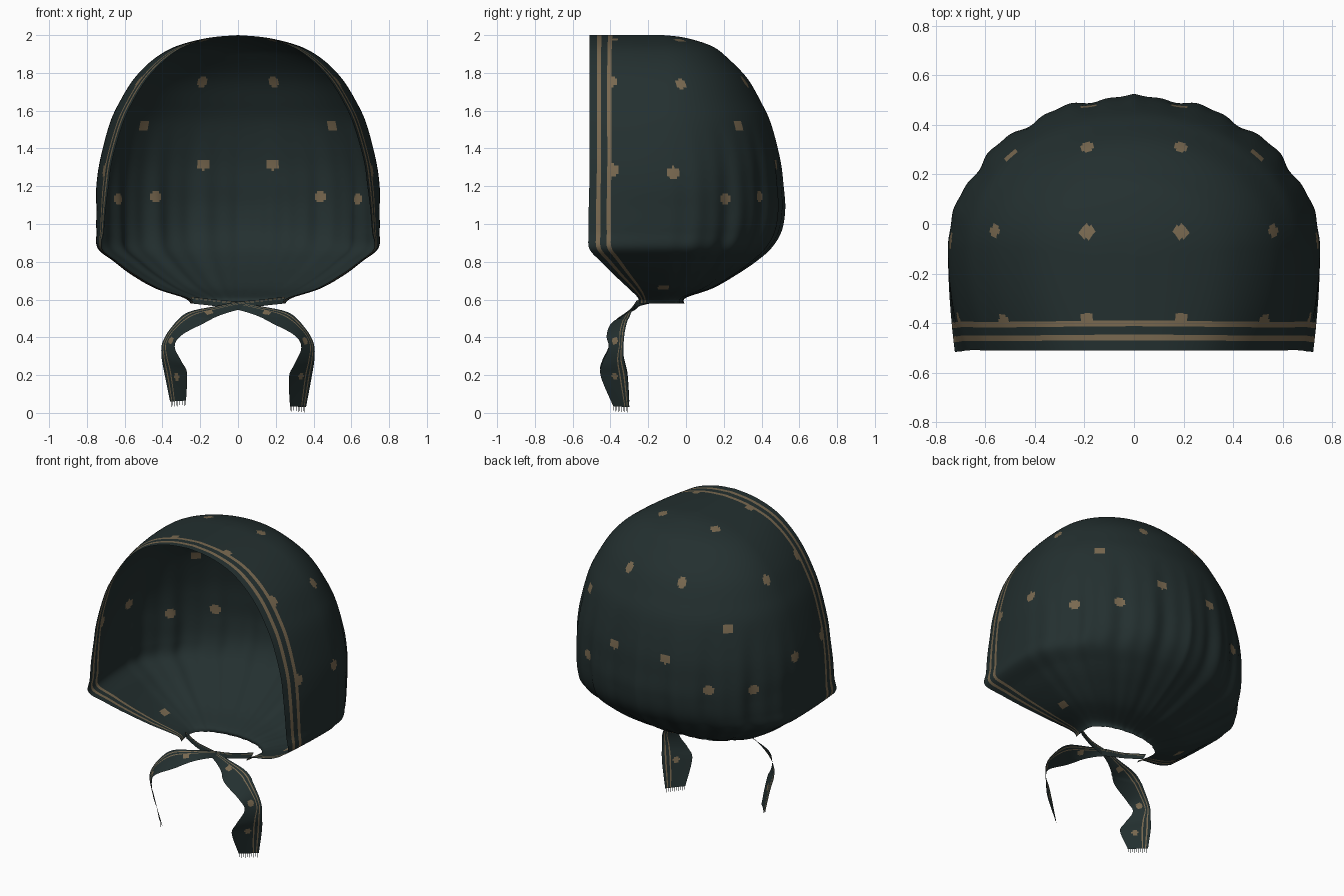
import bpy, bmesh, math
from mathutils import Vector

if "Cube" in bpy.data.objects:
    bpy.data.objects.remove(bpy.data.objects["Cube"])


def material(name, rgb):
    m = bpy.data.materials.new(name)
    m.diffuse_color = (*rgb, 1)
    m.use_nodes = True
    m.node_tree.nodes["Principled BSDF"].inputs["Base Color"].default_value = m.diffuse_color
    return m


CLOTH = material("dark green cloth", (0.017, 0.029, 0.029))
TAN = material("tan print", (0.19, 0.14, 0.08))


def spline(rows, steps):
    """Smooth interpolation through rows of numbers."""
    out = []
    n = len(rows)
    for i in range(n - 1):
        p = [rows[max(0, min(n - 1, i + k))] for k in (-1, 0, 1, 2)]
        for s in range(steps):
            t = s / steps
            out.append([0.5 * (2 * b + (c - a) * t + (2 * a - 5 * b + 4 * c - d) * t * t
                               + (3 * b - a - 3 * c + d) * t ** 3) for a, b, c, d in zip(*p)])
    out.append(list(rows[-1]))
    return out


def add_dots(bm, dots, radius):
    """Colour the round patch of faces around the point nearest each dot."""
    centres = [(f, f.calc_center_median()) for f in bm.faces]
    for d in dots:
        d = Vector(d)
        hub = min(centres, key=lambda fc: (fc[1] - d).length_squared)[1]
        for f, c in centres:
            if (c - hub).length < radius:
                f.material_index = 1


def grid_mesh(grid, tan_columns):
    bm = bmesh.new()
    vs = [[bm.verts.new(p) for p in row] for row in grid]
    for i in range(len(vs) - 1):
        for j in range(len(vs[0]) - 1):
            f = bm.faces.new((vs[i][j], vs[i + 1][j], vs[i + 1][j + 1], vs[i][j + 1]))
            f.material_index = 1 if j in tan_columns else 0
    return bm, vs


def finish(bm, name):
    me = bpy.data.meshes.new(name)
    bm.to_mesh(me)
    bm.free()
    me.materials.append(CLOTH)
    me.materials.append(TAN)
    me.shade_smooth()
    ob = bpy.data.objects.new(name, me)
    bpy.context.collection.objects.link(ob)
    return ob


# Hood: U-shaped level sections
# z, half width at front edge, widest half width, front y, widest y, back y
PROFILE = [
    (2.0, 0, 0, -.51, -.13, -.12),
    (1.985, .14, .16, -.51, -.12, .0),
    (1.94, .28, .33, -.51, -.11, .14),
    (1.87, .385, .45, -.51, -.1, .23),
    (1.77, .48, .55, -.51, -.1, .325),
    (1.65, .555, .625, -.51, -.1, .395),
    (1.53, .61, .68, -.51, -.1, .45),
    (1.34, .665, .73, -.51, -.1, .497),
    (1.2, .685, .75, -.512, -.1, .513),
    (1.08, .70, .75, -.515, -.1, .52),
    (.96, .71, .75, -.515, -.1, .50),
    (.87, .72, .742, -.512, -.1, .445),
    (.80, .64, .655, -.45, -.1, .365),
    (.735, .55, .57, -.385, -.11, .27),
    (.66, .42, .44, -.305, -.12, .14),
    (.61, .265, .29, -.255, -.13, .0),
    (.58, .235, .25, -.25, -.13, -.01),
]
HEM = [0, .02, .04, .063, .08, .097, .12]      # distances of the hem stripes from the edge
COLS = 105


def half_section(z, xf, xm, y0, ym, yb):
    pts = [Vector((xm - (xm - xf) * (1 - k / 40) ** 2, y0 + (ym - y0) * k / 40, z)) for k in range(40)]
    pts += [Vector((xm * math.cos(a), ym + (yb - ym) * math.sin(a), z))
            for a in (math.pi / 2 * k / 90 for k in range(91))]
    run = [0]
    for p, q in zip(pts, pts[1:]):
        run.append(run[-1] + (q - p).length)
    total = run[-1]
    s = min(1, total / 1.35) if z < .87 else 1
    dist = [h * s for h in HEM]
    dist += [dist[-1] + (total - dist[-1]) * k / COLS for k in range(1, COLS + 1)]
    out, k = [], 0
    for d in dist:
        while k < len(run) - 2 and run[k + 1] < d:
            k += 1
        p = pts[k].lerp(pts[k + 1], min(1, (d - run[k]) / max(run[k + 1] - run[k], 1e-9)))
        # soft gathers running down to the neck
        t = d / total
        amp = max(0, min(1, (1.55 - z) / .5)) * max(0, min(1, (t - .3) / .15))
        w = math.cos(2 * math.pi * 5 * (1 - t)) + .5 * math.cos(2 * math.pi * 11 * (1 - t) + 1)
        g = 1 + .014 * amp * (w - .6)
        out.append(Vector((p.x * g, ym + (p.y - ym) * g, z)))
    out[-1].x = 0
    return out


grid = []
for row in spline(PROFILE, 10):
    half = half_section(*row)
    grid.append([Vector((-p.x, p.y, p.z)) for p in half] + half[-2::-1])
last = len(grid[0]) - 2
stripes = {2, 5, last - 2, last - 5}
bm, _ = grid_mesh(grid, stripes)
DOTS = [(.19, -.03, 1.98), (.56, -.03, 1.74), (.19, .31, 1.76), (.5, .29, 1.53),
        (.74, -.07, 1.27), (.18, .48, 1.31), (.44, .39, 1.14), (.64, .22, 1.13),
        (.19, -.39, 1.97), (.52, -.39, 1.74), (.71, -.39, 1.29), (.44, -.12, .66)]
add_dots(bm, [(s * x, y, z) for x, y, z in DOTS for s in (-1, 1)], .031)
bmesh.ops.remove_doubles(bm, verts=bm.verts, dist=1e-5)
finish(bm, "hood")

# Ties: each ribbon starts at one side of the neck, crosses the front and hangs on the other
# lower/inner edge xyz, upper/outer edge xyz
RIBBON = [
    (-.235, -.20, .578, -.25, -.19, .615),
    (-.12, -.25, .565, -.12, -.245, .60),
    (0, -.275, .545, 0, -.262, .588),
    (.10, -.33, .515, .12, -.275, .565),
    (.18, -.395, .475, .27, -.295, .53),
    (.30, -.42, .41, .355, -.32, .45),
    (.335, -.41, .345, .40, -.33, .37),
    (.30, -.445, .26, .405, -.33, .29),
    (.27, -.45, .19, .39, -.31, .19),
    (.275, -.385, .035, .36, -.30, .03),
]
N = 20
for side, name, lift in ((1, "right_tie", 0), (-1, "left_tie", .03)):
    rows = []
    for r in spline(RIBBON, 10):
        a, b = Vector(r[:3]), Vector(r[3:])
        line = [a.lerp(b, j / N) for j in range(N + 1)]
        for p in line:
            p.z += lift * max(0, min(1, (.4 - p.z) / .3))
            p.x *= side
            p.y += .004 * side if p.z > .5 else 0
        rows.append(line)
    bm, vs = grid_mesh(rows, {14, 17})
    add_dots(bm, [(side * .33, -.38, .19), (side * .35, -.37, .38), (side * .15, -.31, .53)], .02)
    # fringe threads on the cut end
    for j in range(0, N, 2):
        p, q = vs[-1][j], vs[-1][j + 1]
        drop = Vector((0, 0, -.028 + .006 * (j % 4 == 0)))
        mid = p.co.lerp(q.co, .6)
        bm.faces.new((p, bm.verts.new(p.co + drop), bm.verts.new(mid + drop), bm.verts.new(mid)))
    finish(bm, name)
